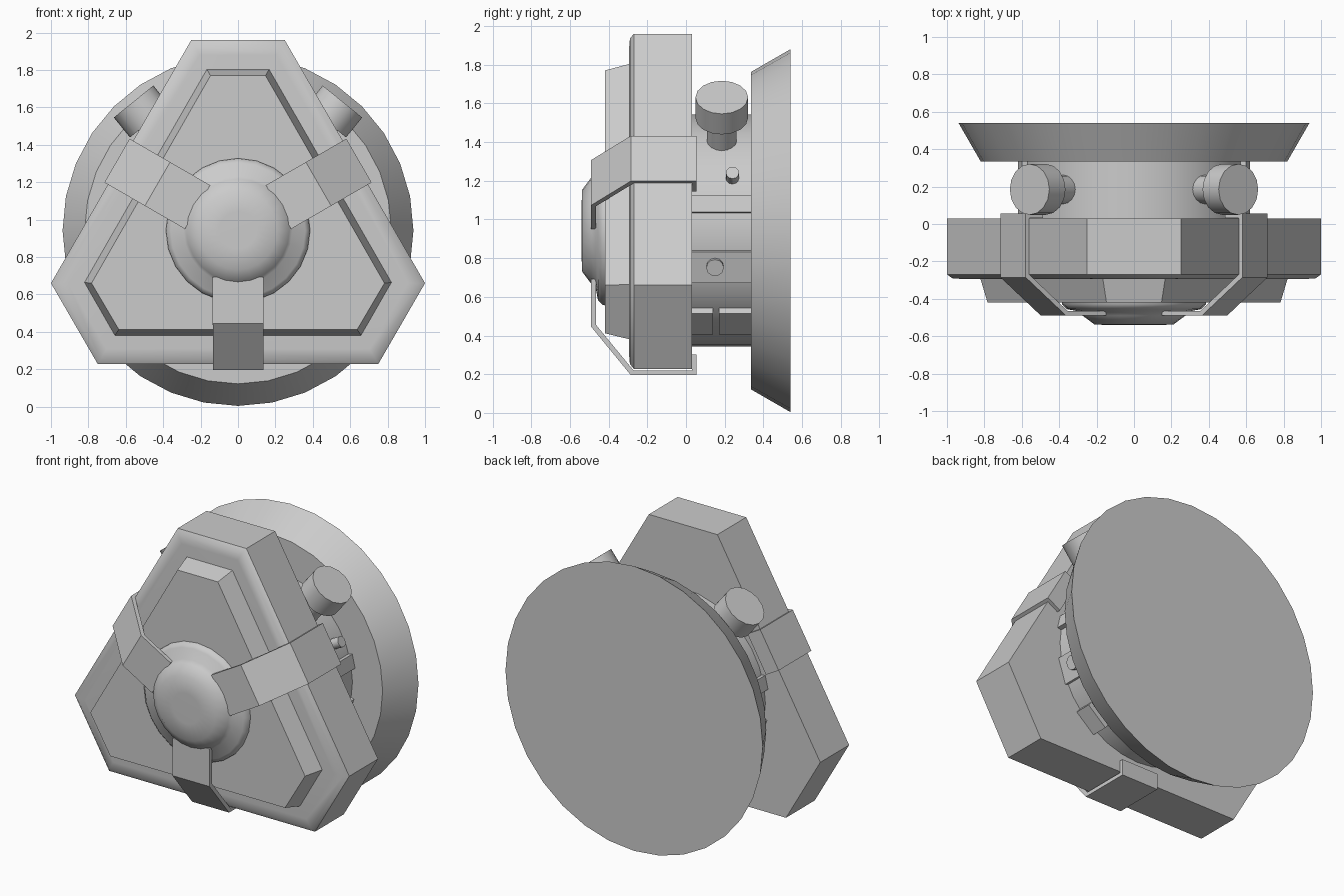
import bpy, bmesh, math
from mathutils import Vector, Matrix

if "Cube" in bpy.data.objects:
    bpy.data.objects.remove(bpy.data.objects["Cube"])

CZ = 0.942  # height of the central axis, which runs along y


def make(name, bm, smooth=None):
    bmesh.ops.recalc_face_normals(bm, faces=bm.faces)
    me = bpy.data.meshes.new(name)
    bm.to_mesh(me)
    bm.free()
    ob = bpy.data.objects.new(name, me)
    bpy.context.collection.objects.link(ob)
    if smooth:
        bpy.ops.object.select_all(action='DESELECT')
        ob.select_set(True)
        bpy.context.view_layer.objects.active = ob
        bpy.ops.object.shade_smooth_by_angle(angle=math.radians(smooth))
    return ob


def loft(name, rings, smooth=None):
    """Skin a list of equal-length point rings and cap both ends."""
    bm = bmesh.new()
    vs = [[bm.verts.new(p) for p in r] for r in rings]
    n = len(vs[0])
    for a, b in zip(vs, vs[1:]):
        for i in range(n):
            j = (i + 1) % n
            bm.faces.new((a[i], a[j], b[j], b[i]))
    bm.faces.new(vs[0])
    bm.faces.new(vs[-1])
    return make(name, bm, smooth)


def lathe(name, profile, sides, smooth=30):
    """Turn (radius, y) pairs about the central axis."""
    step = math.tau / sides
    return loft(name, [[(r * math.sin(i * step), y, CZ - r * math.cos(i * step))
                        for i in range(sides)] for r, y in profile], smooth)


def hexagon(y, top, side, bottom):
    """Truncated triangle from three right-hand corners, mirrored in x."""
    right = [top, side, bottom]
    return [(x, y, z) for x, z in right] + [(-x, y, z) for x, z in reversed(right)]


def outer(y, inset):
    k = inset
    return hexagon(y, (0.25 - 0.58 * k, 1.96 - k), (1.0 - 1.15 * k, 0.66),
                   (0.75 - 0.58 * k, 0.228 + k))


def radial(angle, y):
    """Matrix taking local z to the outward radial direction at an angle."""
    a = math.radians(angle)
    return Matrix.Translation((0, y, CZ)) @ Matrix.Rotation(math.pi / 2 - a, 4, 'Y')


def stud(name, angle, y, radius, r0, r1, sides=16):
    bm = bmesh.new()
    bmesh.ops.create_cone(bm, cap_ends=True, segments=sides, radius1=radius, radius2=radius,
                          depth=r1 - r0,
                          matrix=radial(angle, y) @ Matrix.Translation((0, 0, (r0 + r1) / 2)))
    make(name, bm, 30)


def block(name, angle, y0, y1, width, r0, r1):
    bm = bmesh.new()
    m = radial(angle, (y0 + y1) / 2) @ Matrix.Translation((0, 0, (r0 + r1) / 2))
    bmesh.ops.create_cube(bm, size=1, matrix=m @ Matrix.Diagonal((width, y1 - y0, r1 - r0, 1)))
    make(name, bm)


# Flared back plate and the drum joining it to the housing
lathe("back_plate", [(0.82, 0.335), (0.938, 0.54)], 32)
lathe("drum", [(0.6, 0.0), (0.6, 0.34)], 32)

# Truncated triangular housing with softened rims
loft("housing", [outer(0.03, 0.07), outer(0.03, 0.0), outer(-0.27, 0.0),
                 outer(-0.29, 0.025), outer(-0.295, 0.08)], 50)

# Raised tapered front panel
loft("front_panel", [hexagon(-0.27, (0.17, 1.81), (0.828, 0.665), (0.662, 0.375)),
                     hexagon(-0.42, (0.147, 1.77), (0.783, 0.66), (0.637, 0.412))])

# Central stepped dome
lathe("dome", [(0.387, -0.40), (0.385, -0.43), (0.36, -0.455), (0.29, -0.468),
               (0.275, -0.49), (0.21, -0.538), (0.1, -0.54)], 24, 50)

# Three bent straps clamping the housing; path is (y, radius)
path = [(0.055, 0.64), (0.055, 0.747), (-0.285, 0.747), (-0.49, 0.497), (-0.49, 0.25),
        (-0.465, 0.25), (-0.465, 0.487), (-0.272, 0.722), (0.031, 0.722), (0.031, 0.64)]
for name, angle in (("bottom_strap", -90), ("right_strap", 30), ("left_strap", 150)):
    m = radial(angle, 0)
    bm = bmesh.new()
    rings = [[bm.verts.new(m @ Vector((w, y, r))) for y, r in path] for w in (-0.135, 0.135)]
    n = len(path)
    for i in range(n):
        j = (i + 1) % n
        bm.faces.new((rings[0][i], rings[0][j], rings[1][j], rings[1][i]))
    # Side walls as quads between the outer and inner runs
    for r in rings:
        for i in range(n // 2 - 1):
            bm.faces.new((r[i], r[i + 1], r[n - 2 - i], r[n - 1 - i]))
    make(name, bm)

# Knobs, pegs and raised blocks around the drum, mirrored left and right
for side in ("right", "left"):
    def at(a):
        return a if side == "right" else 180 - a
    stud(side + "_knob_stem", at(51), 0.185, 0.077, 0.55, 0.77)
    stud(side + "_knob_cap", at(51), 0.185, 0.136, 0.75, 0.887)
    stud(side + "_upper_peg", at(27), 0.24, 0.034, 0.55, 0.66, 12)
    stud(side + "_lower_peg", at(-17.5), 0.15, 0.045, 0.55, 0.64, 12)
    block(side + "_drum_rib", at(13), 0.02, 0.335, 0.09, 0.55, 0.625)
    block(side + "_drum_pad", at(-18), 0.02, 0.335, 0.17, 0.55, 0.615)
    block(side + "_front_foot", at(-50), 0.02, 0.14, 0.17, 0.55, 0.63)
    block(side + "_rear_foot", at(-50), 0.17, 0.335, 0.17, 0.55, 0.63)
